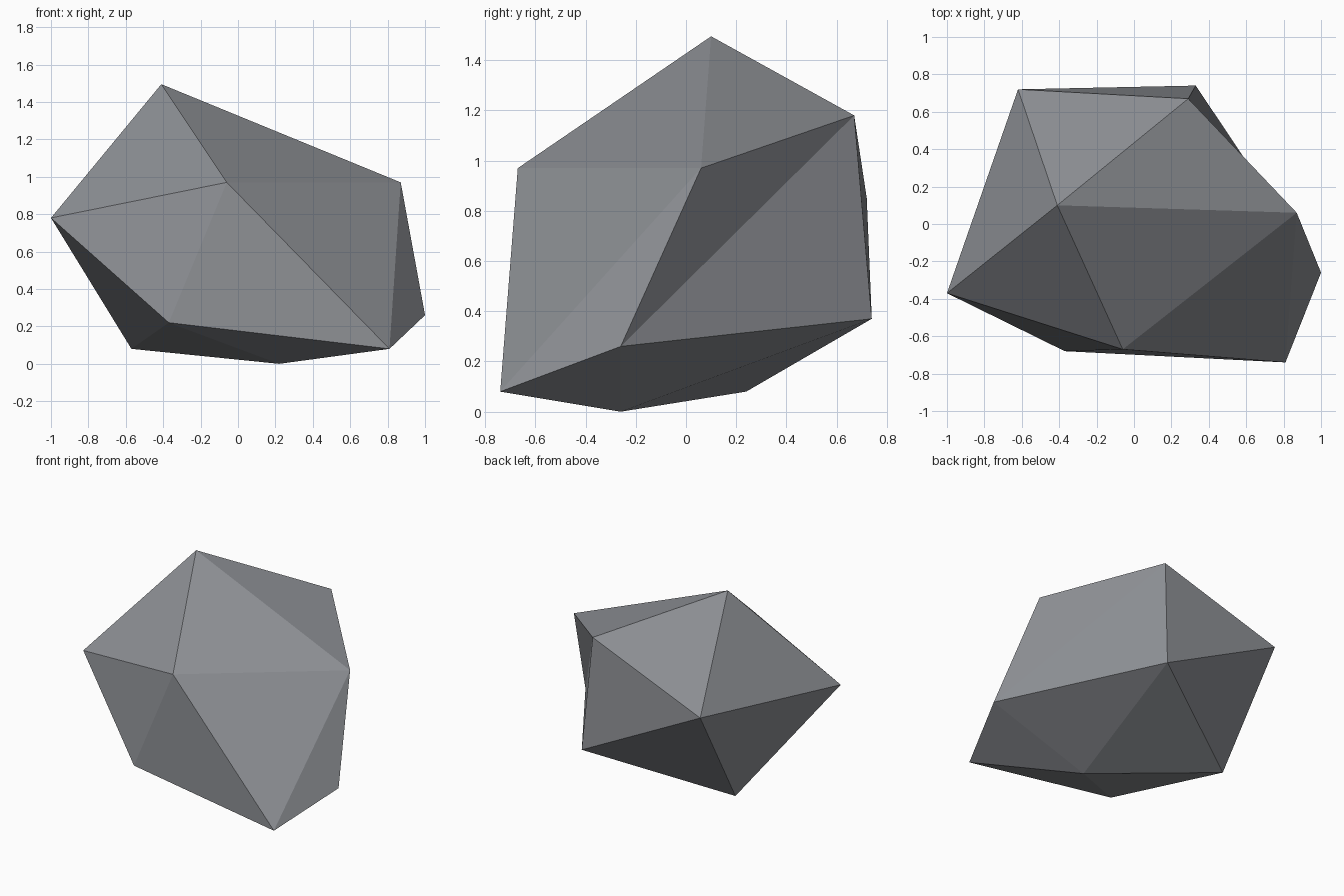
import bpy, bmesh

if "Cube" in bpy.data.objects:
    bpy.data.objects.remove(bpy.data.objects["Cube"])

# Rock colour
stone = bpy.data.materials.new("grey stone")
stone.diffuse_color = (0.26, 0.27, 0.29, 1.0)
stone.use_nodes = True
stone.node_tree.nodes["Principled BSDF"].inputs["Base Color"].default_value = stone.diffuse_color

# Faceted boulder: a distorted icosahedron made of a peak, two rings and a base point
peak = (-0.41, 0.10, 1.495)
upper = [(-1.00, -0.37, 0.78), (-0.06, -0.67, 0.97), (0.87, 0.06, 0.97),
         (0.29, 0.67, 1.18), (-0.62, 0.72, 0.85)]
lower = [(-0.37, -0.68, 0.22), (0.81, -0.74, 0.08), (1.00, -0.26, 0.26),
         (0.33, 0.74, 0.37), (-0.57, 0.24, 0.08)]
base = (0.22, -0.26, 0.0)

bm = bmesh.new()
top = bm.verts.new(peak)
up = [bm.verts.new(p) for p in upper]
lo = [bm.verts.new(p) for p in lower]
bottom = bm.verts.new(base)
for i in range(5):
    j = (i + 1) % 5
    bm.faces.new((top, up[i], up[j]))
    bm.faces.new((up[i], lo[i], up[j]))
    bm.faces.new((up[j], lo[i], lo[j]))
    bm.faces.new((bottom, lo[j], lo[i]))
bmesh.ops.recalc_face_normals(bm, faces=bm.faces)

mesh = bpy.data.meshes.new("boulder")
bm.to_mesh(mesh)
bm.free()
mesh.materials.append(stone)
boulder = bpy.data.objects.new("boulder", mesh)
bpy.context.collection.objects.link(boulder)
